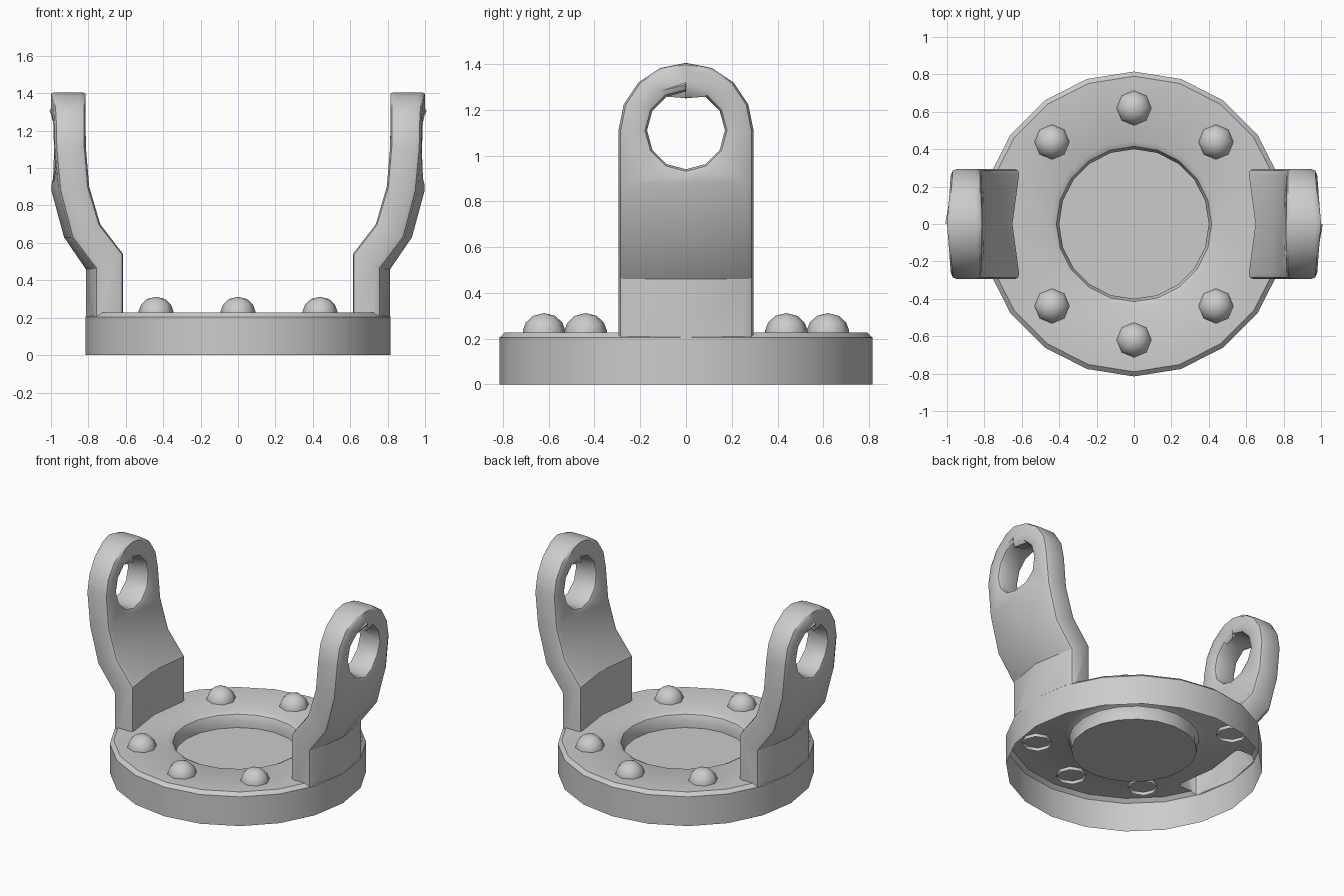
import bpy, bmesh
from math import pi, cos, sin, radians

cube = bpy.data.objects.get("Cube")
if cube:
    bpy.data.objects.remove(cube)


def add_object(name, bm):
    bmesh.ops.remove_doubles(bm, verts=bm.verts, dist=0.0005)
    bmesh.ops.recalc_face_normals(bm, faces=bm.faces)
    mesh = bpy.data.meshes.new(name)
    bm.to_mesh(mesh)
    bm.free()
    obj = bpy.data.objects.new(name, mesh)
    bpy.context.collection.objects.link(obj)
    return obj


def lathe(name, profile, sides):
    bm = bmesh.new()
    verts = [bm.verts.new((r, 0, z)) for r, z in profile]
    edges = [bm.edges.new(pair) for pair in zip(verts, verts[1:])]
    bmesh.ops.spin(bm, geom=verts + edges, cent=(0, 0, 0), axis=(0, 0, 1),
                   angle=2 * pi, steps=sides, use_merge=False)
    return add_object(name, bm)


def boolean(obj, other, operation):
    mod = obj.modifiers.new(operation.lower(), 'BOOLEAN')
    mod.operation, mod.object, mod.solver = operation, other, 'EXACT'


def apply_modifiers(obj):
    bpy.context.view_layer.update()
    graph = bpy.context.evaluated_depsgraph_get()
    mesh = bpy.data.meshes.new_from_object(obj.evaluated_get(graph))
    obj.modifiers.clear()
    obj.data = mesh


def smooth(obj, angle):
    bpy.ops.object.select_all(action='DESELECT')
    obj.select_set(True)
    bpy.context.view_layer.objects.active = obj
    bpy.ops.object.shade_smooth_by_angle(angle=radians(angle))


# Flange with a shallow central dish
flange = lathe("flange", [(0, 0), (0.815, 0), (0.815, 0.205), (0.79, 0.228), (0.445, 0.228),
                          (0.415, 0.212), (0.4, 0.18), (0.4, 0.125), (0, 0.125)], 20)

# Arm sections: inner z, edge x, middle x; outer z, edge x, middle x; half width
HALF, EYE_Z = 0.295, 1.11
sections = [
    (0.16, 0.61, 0.65, 0.16, 0.762, 0.814, HALF),
    (0.54, 0.61, 0.65, 0.46, 0.762, 0.814, HALF),
    (0.70, 0.735, 0.75, 0.63, 0.89, 0.93, HALF),
    (0.90, 0.795, 0.80, 0.88, 0.955, 0.998, HALF),
    (EYE_Z, 0.813, 0.815, EYE_Z, 0.977, 1.0, HALF),
]
# Rounded head of the arm
for step in range(1, 5):
    a = step * pi / 8
    z, half = EYE_Z + HALF * sin(a), HALF * cos(a)
    sections.append((z, 0.815, 0.815, z, 1.0 - 0.08 * half, 1.0, half))

bm = bmesh.new()
rings = []
for zi, ie, im, zo, oe, om, half in sections:
    points = [(ie, -half, zi), (im, 0, zi), (ie, half, zi),
              (oe, half, zo), (om, 0, zo), (oe, -half, zo)]
    rings.append([bm.verts.new(p) for p in points])
for low, high in zip(rings, rings[1:]):
    for i in range(6):
        j = (i + 1) % 6
        bm.faces.new((low[i], low[j], high[j], high[i]))
bm.faces.new(rings[0])
bmesh.ops.dissolve_degenerate(bm, dist=0.0005, edges=bm.edges)
arm = add_object("left_arm", bm)

# Eye hole through the arm
eye_cutter = lathe("eye_cutter", [(0, -0.3), (0.17, -0.3), (0.17, 0.3), (0, 0.3)], 12)
eye_cutter.rotation_euler.y = pi / 2
eye_cutter.location = (0.9, 0, EYE_Z)
boolean(arm, eye_cutter, 'DIFFERENCE')
bevel = arm.modifiers.new("rounded_edges", 'BEVEL')
bevel.width, bevel.segments = 0.03, 2
bevel.limit_method, bevel.angle_limit = 'ANGLE', radians(48)
bevel.use_clamp_overlap = False
apply_modifiers(arm)

other_arm = bpy.data.objects.new("right_arm", arm.data)
other_arm.rotation_euler.z = pi
bpy.context.collection.objects.link(other_arm)

# Join arms and flange into one hollow casting with an open underside
for part in (arm, other_arm):
    boolean(flange, part, 'UNION')
apply_modifiers(flange)
for helper in (arm, other_arm, eye_cutter):
    bpy.data.objects.remove(helper)
flange.name = "flange_with_arms"
bm = bmesh.new()
bm.from_mesh(flange.data)
under = [f for f in bm.faces if f.calc_center_median().z < 0.001]
bmesh.ops.delete(bm, geom=under, context='FACES')
bm.to_mesh(flange.data)
bm.free()
smooth(flange, 32)

# Domed rivets, open below
rivet = lathe("rivet", [(0.093, 0.205), (0.093, 0.235), (0.08, 0.27), (0.048, 0.3), (0, 0.312)], 8)
smooth(rivet, 50)
for i, degrees in enumerate((45, 90, 135, 225, 270, 315)):
    part = rivet if i == 0 else rivet.copy()
    part.name = f"rivet_{i + 1}"
    part.location = (0.62 * cos(radians(degrees)), 0.62 * sin(radians(degrees)), 0)
    if i:
        bpy.context.collection.objects.link(part)
